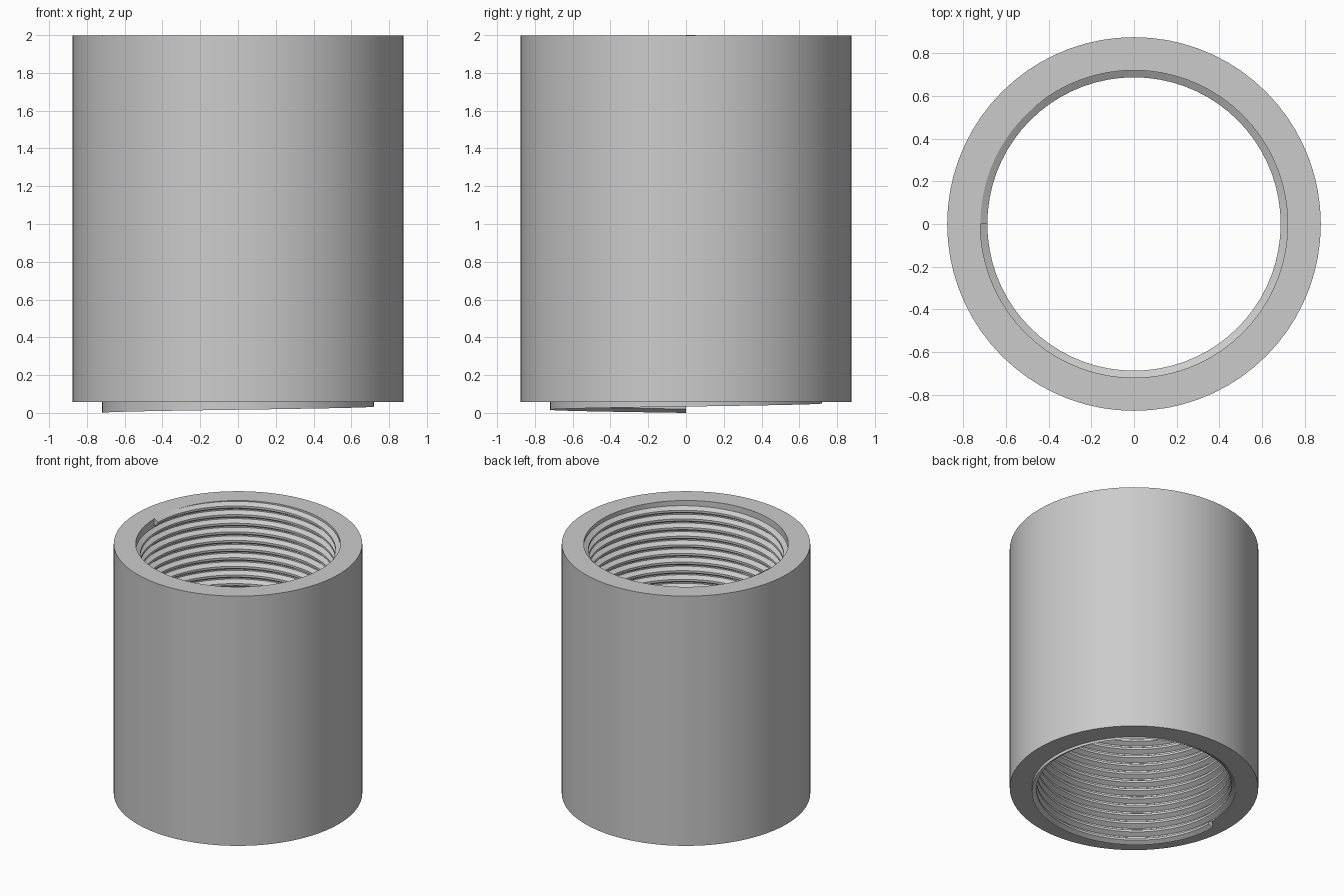
import bpy
import bmesh
import math

cube = bpy.data.objects.get("Cube")
if cube:
    bpy.data.objects.remove(cube, do_unlink=True)

SEGMENTS = 72
TURNS = 29
BASE, TOP = 0.057, 1.997
OUTER, BORE, CREST = 0.875, 0.72, 0.687
PITCH = (2.0 - BASE) / TURNS

grey = bpy.data.materials.new("plain_grey")
grey.use_nodes = True
colour = (0.6, 0.6, 0.6, 1)
grey.diffuse_color = colour
grey.node_tree.nodes["Principled BSDF"].inputs["Base Color"].default_value = colour


def sweep(name, profile, steps, rise, closed):
    """Turn a closed (radius, height) profile about z, rising on each step."""
    bm = bmesh.new()
    rings = []
    for i in range(steps if closed else steps + 1):
        a = math.pi + math.tau * i / SEGMENTS
        rings.append([bm.verts.new((r * math.cos(a), r * math.sin(a), z + rise * i))
                      for r, z in profile])
    n = len(profile)
    for i in range(steps):
        here, ahead = rings[i], rings[(i + 1) % len(rings)]
        for j in range(n):
            k = (j + 1) % n
            bm.faces.new((here[j], ahead[j], ahead[k], here[k]))
    if not closed:
        bm.faces.new(rings[0])
        bm.faces.new(list(reversed(rings[-1])))
    bmesh.ops.recalc_face_normals(bm, faces=bm.faces)
    mesh = bpy.data.meshes.new(name)
    bm.to_mesh(mesh)
    bm.free()
    mesh.materials.append(grey)
    obj = bpy.data.objects.new(name, mesh)
    bpy.context.collection.objects.link(obj)
    bpy.ops.object.select_all(action="DESELECT")
    obj.select_set(True)
    bpy.context.view_layer.objects.active = obj
    bpy.ops.object.shade_smooth_by_angle(angle=math.radians(25))
    return obj


# Plain sleeve with a straight bore
sweep("sleeve", [(BORE, BASE), (OUTER, BASE), (OUTER, TOP), (BORE, TOP)],
      SEGMENTS, 0, True)

# Helical ridge: wide at the bore wall, narrow at the crest
half_crest = PITCH / 8
middle = BASE / 2
sweep("inner_thread",
      [(BORE, 0), (BORE, BASE), (CREST, middle + half_crest), (CREST, middle - half_crest)],
      SEGMENTS * TURNS, PITCH / SEGMENTS, False)
